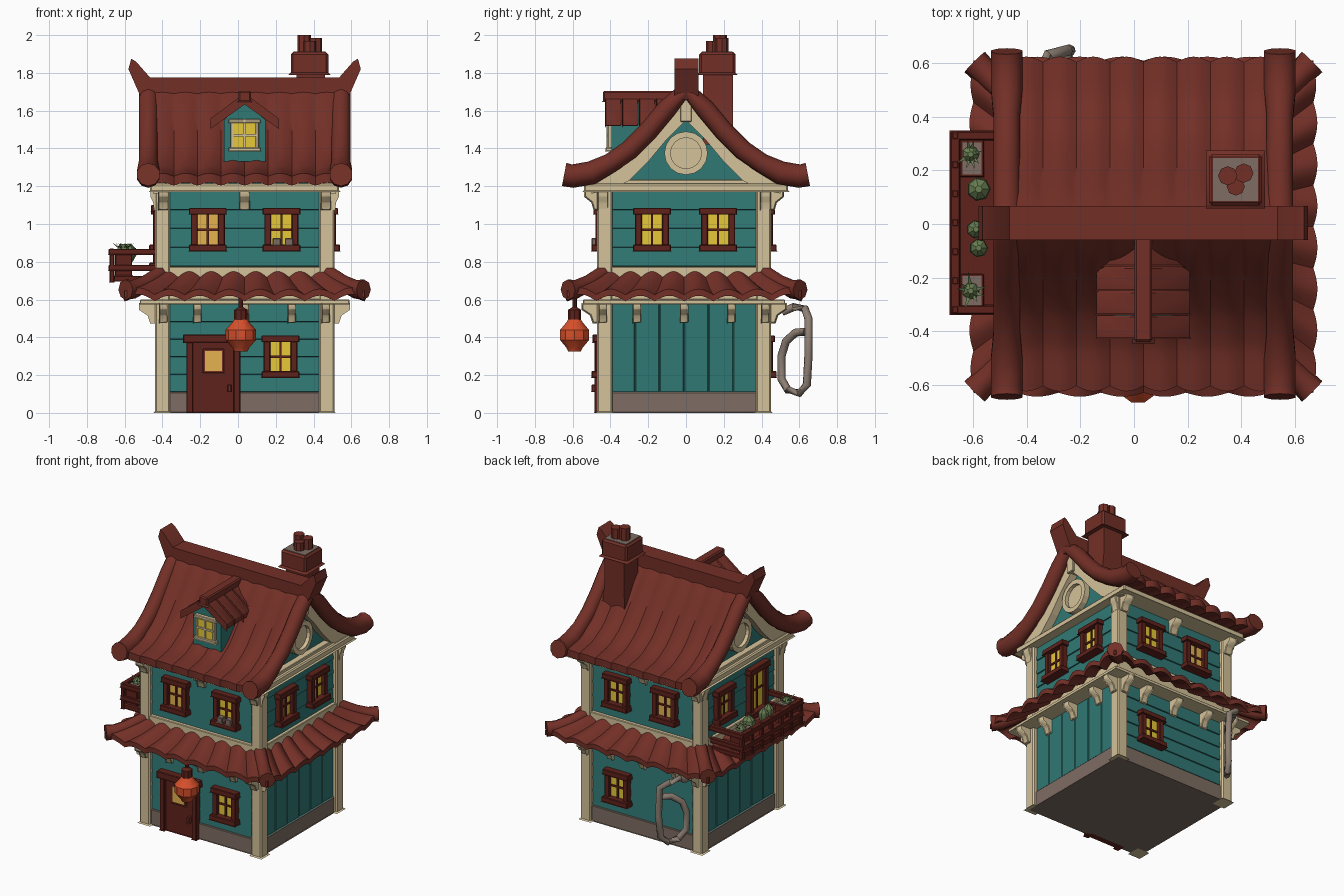
import bpy, bmesh, math, random
from mathutils import Vector

if "Cube" in bpy.data.objects:
    bpy.data.objects.remove(bpy.data.objects["Cube"])
random.seed(4)

def material(name, c):
    m = bpy.data.materials.new(name)
    m.diffuse_color = (*c, 1)
    m.use_nodes = True
    m.node_tree.nodes["Principled BSDF"].inputs["Base Color"].default_value = m.diffuse_color
    return m

TEAL = material("teal_paint", (.03, .19, .175))
RED = material("roof_red", (.17, .029, .02))
DARK = material("dark_red_wood", (.115, .016, .011))
CREAM = material("cream_wood", (.66, .54, .32))
YELLOW = material("yellow_glass", (.8, .58, .04))
AMBER = material("amber_glass", (.78, .45, .08))
ORANGE = material("lantern_orange", (.68, .08, .025))
STONE = material("stone", (.21, .155, .125))
GREEN = material("leaf_green", (.14, .21, .085))
GREY = material("pipe_grey", (.27, .215, .175))
CX, CY, HX, HY = .035, -.01, .475, .46      # house centre and half sizes over the posts
WALL = [.42, .435, .42, .435]               # wall distance: front, right, back, left

def obj(name, verts, faces, mat, bevel=0, angle=35):
    me = bpy.data.meshes.new(name)
    me.from_pydata([tuple(v) for v in verts], [], faces)
    bm = bmesh.new()
    bm.from_mesh(me)
    if bevel:
        bmesh.ops.bevel(bm, geom=bm.edges[:], offset=bevel, segments=1, affect='EDGES')
    bmesh.ops.recalc_face_normals(bm, faces=bm.faces[:])
    for f in bm.faces:
        f.smooth = True
    bm.to_mesh(me)
    bm.free()
    me.set_sharp_from_angle(angle=math.radians(angle))
    me.materials.append(mat)
    ob = bpy.data.objects.new(name, me)
    bpy.context.collection.objects.link(ob)
    return ob

def prism(name, pts, fn, a, b, mat, bevel=0):
    """Polygon pts mapped by fn(p, q, t), extruded from t=a to t=b."""
    n = len(pts)
    faces = [tuple(range(n)), tuple(range(n, 2 * n))]
    faces += [(i, (i + 1) % n, (i + 1) % n + n, i + n) for i in range(n)]
    return obj(name, [fn(p, q, t) for t in (a, b) for p, q in pts], faces, mat, bevel)

def box(name, x0, x1, y0, y1, z0, z1, mat, bevel=.004):
    return prism(name, [(x0, y0), (x1, y0), (x1, y1), (x0, y1)], lambda p, q, t: (p, q, t), z0, z1, mat, bevel)

def place(k, s, d, z):
    """Side coordinates: s along side k, d outward from the centre."""
    return [(CX + s, CY - d, z), (CX + d, CY + s, z), (CX + s, CY + d, z), (CX - d, CY + s, z)][k]

def sbox(name, k, s0, s1, d0, d1, z0, z1, mat, bevel=.004):
    return prism(name, [(s0, d0), (s1, d0), (s1, d1), (s0, d1)], lambda p, q, t: place(k, p, q, t), z0, z1, mat, bevel)

def lathe(name, cx, cy, prof, n, mat):
    """Rings of (radius, z) around a vertical axis."""
    v = [(cx + r * math.cos(i * math.tau / n), cy + r * math.sin(i * math.tau / n), z)
         for r, z in prof for i in range(n)]
    m = len(prof)
    f = [(j * n + i, j * n + (i + 1) % n, (j + 1) * n + (i + 1) % n, (j + 1) * n + i)
         for j in range(m - 1) for i in range(n)]
    return obj(name, v, f + [tuple(range(n)), tuple(range((m - 1) * n, m * n))], mat, 0, 30)

def tube(name, path, r, ref, mat, n=8):
    """Round tube along path; r is one radius or one per point."""
    path, ref, v = [Vector(p) for p in path], Vector(ref), []
    m = len(path)
    rs = r if isinstance(r, list) else [r] * m
    for i, p in enumerate(path):
        t = (path[min(i + 1, m - 1)] - path[max(i - 1, 0)]).normalized()
        a = t.cross(ref).normalized()
        b = t.cross(a)
        v += [p + rs[i] * (a * math.cos(j * math.tau / n) + b * math.sin(j * math.tau / n)) for j in range(n)]
    f = [(i * n + j, i * n + (j + 1) % n, (i + 1) * n + (j + 1) % n, (i + 1) * n + j)
         for i in range(m - 1) for j in range(n)]
    return obj(name, v, f + [tuple(range(n)), tuple(range((m - 1) * n, m * n))], mat, 0, 50)

def sheet(name, fn, nu, nv, t, mat):
    """Curved sheet fn(u, v) with vertical thickness t."""
    top = [Vector(fn(i / nu, j / nv)) for j in range(nv + 1) for i in range(nu + 1)]
    N, w = len(top), nu + 1
    f = [(j * w + i, j * w + i + 1, (j + 1) * w + i + 1, (j + 1) * w + i) for j in range(nv) for i in range(nu)]
    f += [tuple(a + N for a in q) for q in f]
    rim = list(range(w)) + [j * w + nu for j in range(1, nv + 1)]
    rim += [nv * w + i for i in range(nu - 1, -1, -1)] + [j * w for j in range(nv - 1, 0, -1)]
    f += [(a, b, b + N, a + N) for a, b in zip(rim, rim[1:] + rim[:1])]
    return obj(name, top + [p - Vector((0, 0, t)) for p in top], f, mat)

def window(k, s, z0, z1, w=.18, frame=DARK, d=None, fw=.036, glass=YELLOW, deep=1):
    d = WALL[k] if d is None else d
    h = w / 2
    sbox("window_glass", k, s - h + .01, s + h - .01, d, d + .024, z0 + .01, z1 - .01, glass, 0)
    for a in (-1, 1):
        c = s + a * (h - fw / 2)
        sbox("window_jamb", k, c - fw / 2, c + fw / 2, d, d + .05 * deep, z0, z1, frame)
    sbox("window_lintel", k, s - h - .01, s + h + .01, d, d + .06 * deep, z1 - fw, z1, frame)
    sbox("window_sill", k, s - h - .01, s + h + .01, d, d + .07 * deep, z0, z0 + fw, frame)
    zc = (z0 + z1) / 2
    sbox("window_bar_upright", k, s - .006, s + .006, d, d + .032, z0, z1, frame, 0)
    sbox("window_bar_cross", k, s - h + .01, s + h - .01, d, d + .032, zc - .006, zc + .006, frame, 0)

# Core walls, stone base, corner posts and beams
box("wall_core", CX - .435, CX + .435, CY - .42, CY + .42, .02, 1.2, TEAL, 0)
box("stone_base", CX - .455, CX + .455, CY - .44, CY + .44, 0, .11, STONE)
for a in (-1, 1):
    for b in (-1, 1):
        x, y = CX + a * (HX - .04), CY + b * (HY - .04)
        box("corner_post", x - .04, x + .04, y - .04, y + .04, 0, 1.2, CREAM, .008)
box("skirt_soffit", CX - .555, CX + .555, CY - .535, CY + .535, .575, .6, CREAM)
box("floor_band", CX - .47, CX + .47, CY - .455, CY + .455, .6, .775, CREAM)
box("eave_beam", CX - .5, CX + .5, -.54, .54, 1.17, 1.215, CREAM, .008)

# Cladding boards and brackets on every side
BRACKET = [(0, 0), (.1, 0), (.1, -.03), (.05, -.06), (.035, -.1), (0, -.1)]
for k in range(4):
    w = WALL[k]
    rows = [(.775 + i * .1, .1) for i in range(4)]
    if k % 2 == 0:
        rows += [(.11 + i * .093, .093) for i in range(5)]
    else:
        for i in range(6):
            s = -.39 + i * .13
            sbox("wall_plank", k, s + .001, s + .129, w, w + .012, .11, .58, TEAL, .004)
    for z, h in rows:
        prism("clapboard", [(w, z), (w + .015, z + .003), (w + .009, z + h), (w, z + h)],
              lambda p, q, t, k=k: place(k, t, p, q), -.41, .41, TEAL)
    out = HY if k % 2 == 0 else HX
    for s in (-.43, -.25, 0, .25, .43):
        corner = abs(s) > .4
        d0 = out - .01 if corner else w
        prism("lower_bracket", BRACKET, lambda p, q, t, k=k, d0=d0: place(k, t, d0 + p * .9, .578 + q),
              s - .022, s + .022, CREAM, .004)
        if corner or (s == 0 and k % 2 == 0):
            reach = .75 if k % 2 == 0 else .3
            prism("upper_bracket", BRACKET, lambda p, q, t, k=k, d0=d0, r=reach: place(k, t, d0 + p * r, 1.175 + q),
                  s - .028, s + .028, CREAM, .004)

    # Skirt roof with rounded tile ribs
    hp, ha = (HY, HX) if k % 2 == 0 else (HX, HY)
    def skirt(u, v, k=k, hp=hp, ha=ha):
        rib = abs(math.sin(math.pi * 8 * u))
        o = .18 * v - .02
        e = abs(2 * u - 1) ** 8
        return place(k, (2 * u - 1) * (ha + o), hp + o + .015 * rib * v * (1 - e),
                     .73 - .15 * v + .045 * v * v + .03 * rib + .02 * e * v)
    sheet("skirt_roof", skirt, 64, 6, .035, RED)
for a in (-1, 1):
    for b in (-1, 1):
        tube("skirt_hip", [(CX + a * (HX + o), CY + b * (HY + o), z) for o, z in ((-.03, .74), (.05, .685), (.11, .655), (.155, .652))],
             [.042, .045, .05, .054], (0, 0, 1), RED)

# Main roof: concave profile, ribs, rolled gable ends, ridge with horns
PROF = [(0, 1.70), (.1, 1.60), (.2, 1.48), (.32, 1.36), (.45, 1.28), (.62, 1.25), (.9, 1.25)]
def roof_z(y):
    y = abs(y)
    for (a, za), (b, zb) in zip(PROF, PROF[1:]):
        if y <= b:
            return za + (zb - za) * (y - a) / (b - a)
for b in (-1, 1):
    def slope(u, v, b=b):
        rib = abs(math.sin(math.pi * 8 * u))
        y = .605 * v
        return (CX + (2 * u - 1) * .5, b * (y + .02 * rib * v), roof_z(y) + .016 * rib * min(1, v * 4) + .06 * max(0, 1 - v * 1.8))
    sheet("main_roof", slope, 64, 14, .05, RED)
ys = [-.645, -.6, -.5, -.4, -.3, -.2, -.1, 0, .1, .2, .3, .4, .5, .6, .645]
gable = [(y, roof_z(y) - .04) for y in ys if abs(y) < .45]
barge = [(y, roof_z(y) - .03) for y in ys if abs(y) < .55]
barge += [(y, roof_z(y) - .15 + .04 * max(0, abs(y) - .3) / .2) for y, z in reversed(barge)]
yz = lambda p, q, t: (t, p, q)
prism("gable_wall", [(-.4, 1.19)] + gable + [(.4, 1.19)], yz, CX - .43, CX + .43, TEAL)
for a in (-1, 1):
    tube("rolled_gable_end", [(CX + a * .51, y, roof_z(y) + .012 * (abs(y) > .62 or abs(y) < .45)) for y in ys],
         [.052 + .01 * (abs(y) > .45) for y in ys], (1, 0, 0), RED, 10)
    half = len(barge) // 2
    for i in range(half - 1):
        q = [barge[i], barge[i + 1], barge[-i - 2], barge[-i - 1]]
        prism("bargeboard", q, yz, CX + a * .42, CX + a * .485, CREAM)
    prism("king_block", [(-.03, 1.54), (.03, 1.54), (.03, 1.67), (-.03, 1.67)], yz, CX + a * .42, CX + a * .5, CREAM, .004)
    sbox("gable_tie_beam", 1 if a > 0 else 3, -.44, .44, .42, .475, 1.185, 1.235, CREAM)
    ring = lambda r: [(r * math.cos(i * math.tau / 16), 1.375 + r * math.sin(i * math.tau / 16)) for i in range(16)]
    o, n = ring(.115), ring(.082)
    for i in range(16):
        j = (i + 1) % 16
        prism("round_window_ring", [o[i], o[j], n[j], n[i]], yz, CX + a * .42, CX + a * .47, CREAM)
    prism("round_window_disc", ring(.09), yz, CX + a * .42, CX + a * .445, CREAM)
    xz = lambda p, q, t, a=a: (CX + a * p, t, q)
    prism("ridge_cap", [(0, 1.66), (.545, 1.66), (.615, 1.82), (.6, 1.875), (.575, 1.86), (.5, 1.775), (0, 1.775)],
          xz, -.06, .067, RED, .01 if a > 2 else 0)

# Dormer
fx = lambda p, q, t: (CX + p, t, q)
prism("dormer_wall", [(-.11, 1.33), (.11, 1.33), (.11, 1.55), (0, 1.65), (-.11, 1.55)], fx, -.395, -.1, TEAL)
for a in (-1, 1):
    for i in range(4):
        y = -.43 + i * .09
        prism("dormer_roof_tiles", [(0, 1.685), (a * .175, 1.555), (a * .175, 1.515), (0, 1.64)], fx, y, y + .089, RED, .006)
box("dormer_ridge", CX - .033, CX + .033, -.44, -.05, 1.645, 1.705, RED, .008)
window(0, 0, 1.385, 1.555, .15, CREAM, .38, .02, deep=.5)

# Chimney
prism("chimney_shaft", [(.30, 1.42), (.48, 1.42), (.46, 1.6), (.46, 1.81), (.31, 1.81), (.31, 1.6)],
      lambda p, q, t: (p, t, q), .09, .25, RED)
box("chimney_cap", .28, .478, .07, .262, 1.79, 1.91, RED, .012)
box("chimney_top", .295, .463, .085, .247, 1.905, 1.914, STONE, 0)
for x, y, r, z in ((.35, .18, .036, 2.0), (.41, .19, .036, 1.985), (.38, .14, .034, 1.97)):
    lathe("chimney_pot", x, y, [(r, 1.9), (r, z)], 8, RED)

# Windows on the four sides
for k, s in ((0, -.195), (0, .195), (1, -.17), (1, .18), (2, .195), (2, -.18), (3, .2)):
    window(k, s, .855, 1.085, glass=AMBER if (k, s) in ((0, -.195), (2, -.18)) else YELLOW)
window(0, .19, .185, .41)
window(2, .19, .185, .41)
window(3, -.17, .76, 1.1, .2)
for s in (.17, .235):
    sbox("sill_pot", 0, s - .022, s + .022, .45, .49, .885, .925, STONE)

# Front door
sbox("door_panel", 0, -.29, -.04, .42, .455, 0, .39, DARK)
for s in (-.29, -.04):
    sbox("door_jamb", 0, s - .018, s + .018, .42, .475, 0, .39, DARK)
sbox("door_lintel", 0, -.325, -.005, .42, .485, .37, .415, DARK)
sbox("door_window_frame", 0, -.222, -.108, .42, .462, .21, .34, RED)
sbox("door_window", 0, -.21, -.12, .42, .467, .222, .328, AMBER, 0)
sbox("door_handle", 0, -.09, -.07, .45, .49, .11, .15, RED)

# Hanging lantern
lathe("lantern", .015, -.59, [(.035, .325), (.045, .345), (.08, .385), (.08, .44), (.045, .48), (.035, .495)], 10, ORANGE)
lathe("lantern_cap", .015, -.59, [(.035, .49), (.035, .545), (.012, .56), (.012, .62)], 8, DARK)

# Balcony with railing and plants on the left side
box("balcony_floor", -.67, -.4, -.33, .34, .695, .725, DARK)
for z in (.765, .85):
    box("balcony_front_rail", -.685, -.65, -.335, .345, z - .013, z + .018, DARK)
    for y in (-.32, .33):
        box("balcony_end_rail", -.67, -.42, y - .016, y + .016, z - .013, z + .018, DARK)
for i in range(7):
    y = -.32 + i * .1083
    box("balcony_baluster", -.68, -.655, y - .014, y + .014, .69, .87, DARK)
for y in (-.255, .245):
    box("planter", -.65, -.56, y - .07, y + .07, .725, .855, DARK)
    box("planter_soil", -.64, -.57, y - .06, y + .06, .85, .86, STONE, 0)
for x, y, r in ((-.61, .26, .035), (-.58, .13, .045), (-.59, -.02, .035), (-.58, -.09, .035), (-.61, -.25, .035)):
    lathe("bush", x, y, [(r * .5, .8), (r, .84), (r * .9, .87), (r * .3, .895)], 7, GREEN)
    for i in range(7 if abs(y) > .2 else 0):
        t = i * math.tau / 7 + random.random()
        c, s, L = math.cos(t), math.sin(t), random.uniform(.05, .08)
        obj("leaf", [(x - s * .012, y + c * .012, .86), (x + s * .012, y - c * .012, .86), (x + c * L * .8, y + s * L, .9), (x, y, .85)],
            [(0, 1, 2), (0, 3, 1), (1, 3, 2), (2, 3, 0)], GREEN)

# Bent pipe on the back wall
tube("back_pipe", [(-.36, .51, .535), (-.35, .57, .56), (-.32, .63, .55), (-.25, .648, .5), (-.24, .648, .3), (-.25, .64, .15),
                   (-.28, .6, .105), (-.32, .54, .12), (-.355, .505, .18), (-.36, .505, .3), (-.34, .53, .38), (-.29, .58, .425), (-.24, .635, .43)],
     .022, (.8, .6, 0), GREY)
